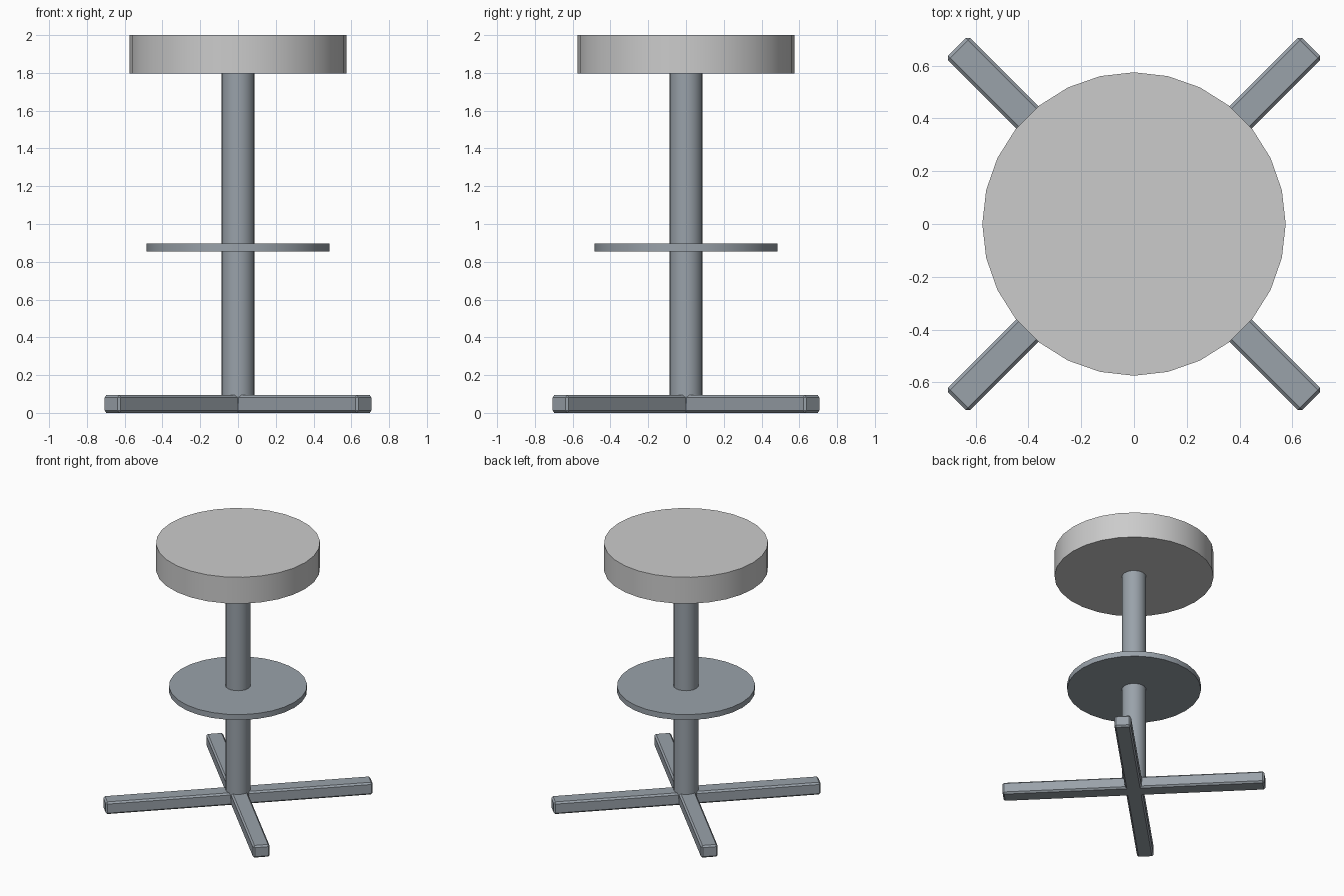
import bpy, math

if "Cube" in bpy.data.objects:
    bpy.data.objects.remove(bpy.data.objects["Cube"])


def material(name, rgb):
    m = bpy.data.materials.new(name)
    m.diffuse_color = (*rgb, 1)
    m.use_nodes = True
    m.node_tree.nodes["Principled BSDF"].inputs["Base Color"].default_value = m.diffuse_color
    return m


cushion = material("light grey cushion", (0.60, 0.60, 0.60))
metal = material("blue grey metal", (0.32, 0.36, 0.40))


def disc(name, radius, z0, z1, sides, mat):
    bpy.ops.mesh.primitive_cylinder_add(
        vertices=sides, radius=radius, depth=z1 - z0, location=(0, 0, (z0 + z1) / 2))
    ob = bpy.context.object
    ob.name = name
    ob.data.materials.append(mat)
    bpy.ops.object.shade_smooth_by_angle(angle=math.radians(35))
    return ob


def beam(name, angle):
    bpy.ops.mesh.primitive_cube_add(size=1, location=(0, 0, 0.047))
    ob = bpy.context.object
    ob.name = name
    ob.scale = (1.90, 0.12, 0.094)
    bpy.ops.object.transform_apply(location=False, rotation=False, scale=True)
    ob.rotation_euler.z = angle
    bevel = ob.modifiers.new("edge bevel", 'BEVEL')
    bevel.width = 0.012
    bevel.segments = 1
    ob.data.materials.append(mat := metal)
    return ob


# Round seat, column and foot rest
disc("seat", 0.575, 1.796, 2.0, 28, cushion)
disc("column", 0.088, 0.05, 1.80, 20, metal)
disc("foot_rest", 0.484, 0.854, 0.896, 28, metal)

# Crossed base beams on the diagonals
for i, name in enumerate(("base_beam_a", "base_beam_b")):
    beam(name, math.radians(45 + 90 * i))
